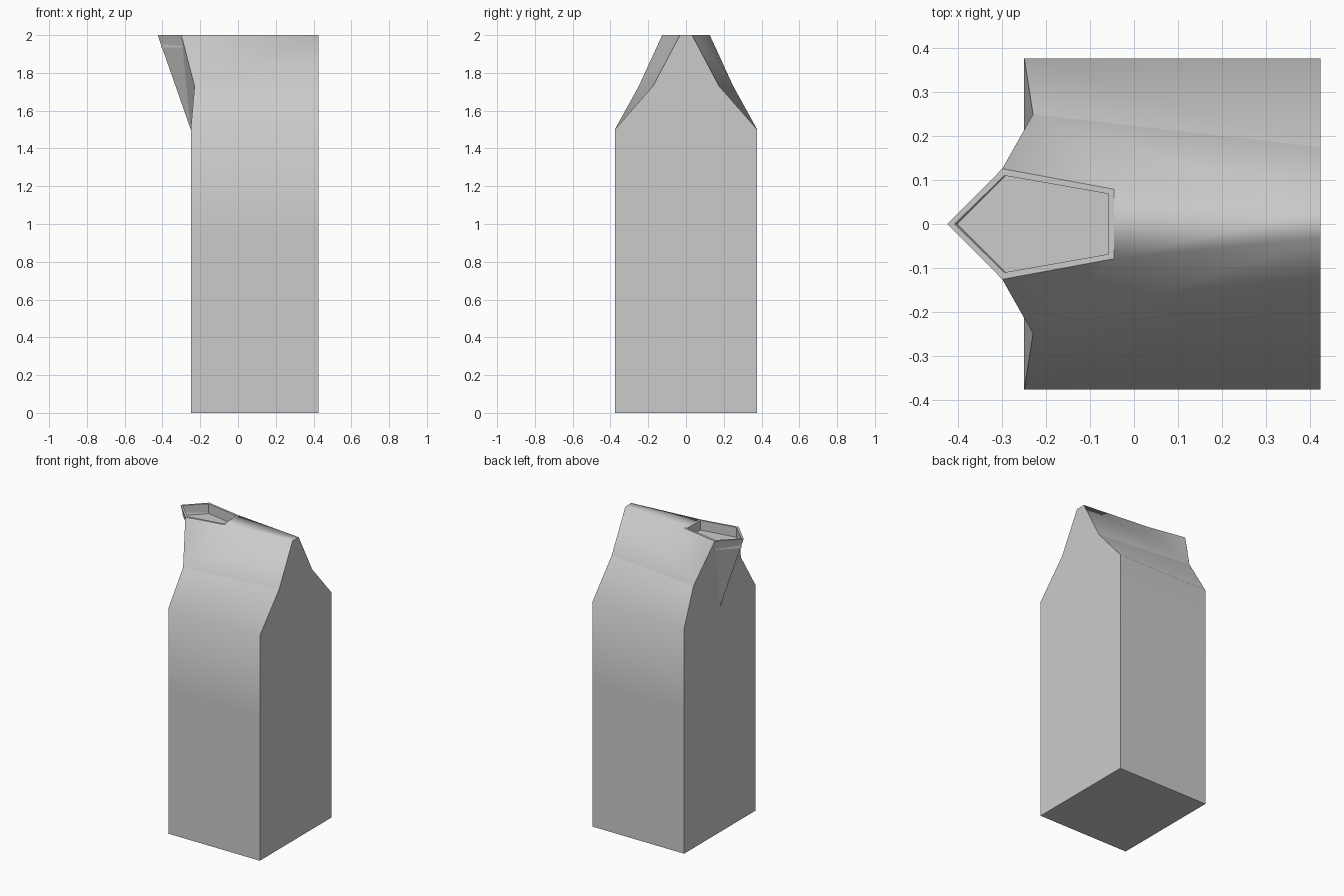
import bpy
import bmesh

cube = bpy.data.objects.get("Cube")
if cube:
    bpy.data.objects.remove(cube, do_unlink=True)

grey = bpy.data.materials.new("carton_grey")
grey.use_nodes = True
colour = (0.6, 0.6, 0.6, 1)
grey.diffuse_color = colour
grey.node_tree.nodes["Principled BSDF"].inputs["Base Color"].default_value = colour

LEFT, RIGHT, HALF = -0.25, 0.425, 0.377
WAIST, SHOULDER, FOLD, TOP = 0.95, 1.5, 1.73, 2.0

bm = bmesh.new()
V = bm.verts.new

# Points on the centre line of the opened end
chin = V((LEFT, 0, SHOULDER))
lip = V((-0.425, 0, TOP))


def half(side):
    """Outline points of one half: spout end (a) and sealed end (b), bottom to top."""
    y = HALF * side
    a = [V((LEFT, y, z)) for z in (0, WAIST, SHOULDER)]
    a += [V((-0.23, 0.25 * side, FOLD)), V((-0.3, 0.126 * side, TOP))]
    b = [V((RIGHT, y, z)) for z in (0, WAIST, SHOULDER)]
    b += [V((RIGHT, 0.175 * side, FOLD)), V((RIGHT, 0.032 * side, TOP))]
    rim = V((-0.045, 0.079 * side, TOP))
    return a, b, rim


front, back = half(-1), half(1)
smooth_faces = []
for a, b, rim in (front, back):
    # Wall panels and lower roof panel
    for i in range(3):
        smooth_faces.append(bm.faces.new((a[i], b[i], b[i + 1], a[i + 1])))
    # Upper roof panel, up to the spout and the ridge
    smooth_faces.append(bm.faces.new((a[3], b[3], b[4], rim)))
    smooth_faces.append(bm.faces.new((a[3], rim, a[4])))
    # Folded spout facets
    bm.faces.new((a[2], a[3], chin))
    bm.faces.new((a[3], a[4], chin))
    bm.faces.new((a[4], lip, chin))

(fa, fb, fr), (ba, bb, br) = front, back
# Narrow ridge, base and end panels
smooth_faces.append(bm.faces.new((fr, fb[4], bb[4], br)))
bm.faces.new((fa[0], ba[0], bb[0], fb[0]))
bm.faces.new(fa[:3] + [chin] + ba[2::-1])
bm.faces.new(fb + bb[::-1])

# Spout mouth: flat rim with a sunken opening
mouth = bm.faces.new((lip, fa[4], fr, br, ba[4]))
bmesh.ops.recalc_face_normals(bm, faces=bm.faces[:])
bmesh.ops.inset_individual(bm, faces=[mouth], thickness=0.0165)
walls = bmesh.ops.extrude_face_region(bm, geom=[mouth])
floor = [v for v in walls["geom"] if isinstance(v, bmesh.types.BMVert)]
bmesh.ops.translate(bm, verts=floor, vec=(0, 0, -0.065))
if mouth.is_valid:
    bmesh.ops.delete(bm, geom=[mouth], context='FACES_ONLY')

# Soft shading over walls and ridge, crisp on every other edge and the roof fold
soft = set(smooth_faces)
for f in soft:
    f.smooth = True
for e in bm.edges:
    on_fold = all(abs(v.co.z - FOLD) < 0.01 for v in e.verts)
    e.smooth = all(f in soft for f in e.link_faces) and not on_fold

mesh = bpy.data.meshes.new("carton")
bm.to_mesh(mesh)
bm.free()
mesh.materials.append(grey)
carton = bpy.data.objects.new("carton", mesh)
bpy.context.collection.objects.link(carton)
